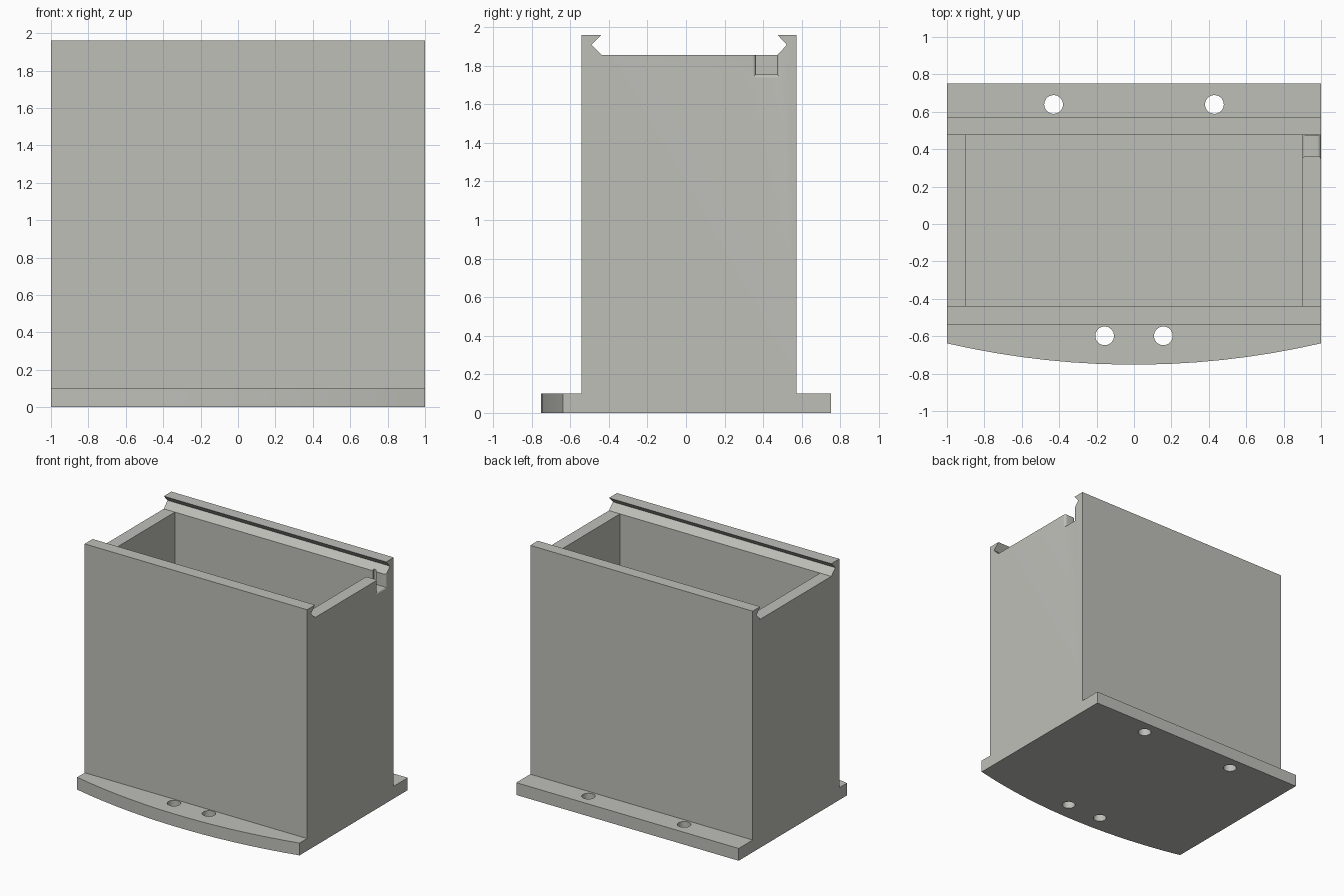
import bpy, bmesh, math
from mathutils import Vector

if "Cube" in bpy.data.objects:
    bpy.data.objects.remove(bpy.data.objects["Cube"])

grey = bpy.data.materials.new("light_grey")
grey.diffuse_color = (0.52, 0.52, 0.485, 1)
grey.use_nodes = True
grey.node_tree.nodes["Principled BSDF"].inputs["Base Color"].default_value = grey.diffuse_color


def loft(name, rings):
    """Closed solid through a list of equal-length rings of points."""
    bm = bmesh.new()
    loops = [[bm.verts.new(p) for p in ring] for ring in rings]
    n = len(loops[0])
    for a, b in zip(loops, loops[1:]):
        for i in range(n):
            j = (i + 1) % n
            bm.faces.new((a[i], a[j], b[j], b[i]))
    bm.faces.new(loops[0])
    bm.faces.new(loops[-1])
    bmesh.ops.recalc_face_normals(bm, faces=bm.faces)
    mesh = bpy.data.meshes.new(name)
    bm.to_mesh(mesh)
    bm.free()
    mesh.materials.append(grey)
    ob = bpy.data.objects.new(name, mesh)
    bpy.context.collection.objects.link(ob)
    return ob


def box(name, lo, hi):
    return loft(name, [[(lo[0], lo[1], z), (hi[0], lo[1], z), (hi[0], hi[1], z), (lo[0], hi[1], z)]
                       for z in (lo[2], hi[2])])


def cut(target, cutter):
    mod = target.modifiers.new(cutter.name, 'BOOLEAN')
    mod.operation = 'DIFFERENCE'
    mod.solver = 'EXACT'
    mod.object = cutter
    cutter.hide_render = True
    cutter.hide_set(True)


BACK, FRONT, CORNER, PLATE = 0.752, -0.752, -0.638, 0.1
TOP, RIM = 1.96, 1.857

# Base plate with a bowed front edge
sag = CORNER - FRONT
radius = (1 + sag * sag) / (2 * sag)
half = math.asin(1 / radius)
outline = [(1, BACK), (-1, BACK)]
for i in range(16):
    a = -half + 2 * half * i / 15
    outline.append((radius * math.sin(a), FRONT + radius * (1 - math.cos(a))))
plate = loft("base_plate", [[(x, y, z) for x, y in outline] for z in (0, PLATE)])

# Screw holes
for i, (x, y) in enumerate([(-0.43, 0.639), (0.43, 0.639), (-0.157, -0.598), (0.157, -0.598)]):
    ring = [(x + 0.05 * math.cos(k * math.pi / 16), y + 0.05 * math.sin(k * math.pi / 16))
            for k in range(32)]
    cut(plate, loft(f"screw_hole_{i}", [[(u, v, z) for u, v in ring] for z in (-0.1, 0.2)]))

# Box body: side profile with V-grooved rails for a sliding lid
profile = [(-0.541, PLATE), (0.572, PLATE), (0.572, TOP), (0.475, TOP), (0.523, 1.908),
           (0.475, RIM), (-0.438, RIM), (-0.490, 1.908), (-0.438, TOP), (-0.541, TOP)]
body = loft("box_body", [[(x, y, z) for y, z in profile] for x in (-1, 1)])

# Inner cavity
cut(body, box("cavity", (-0.9, -0.438, PLATE + 0.002), (0.9, 0.475, RIM + 0.02)))

# Cable notch with edges rounded toward both faces of the right wall
R = 0.02
steps = [(0.88, R)]
for k in range(7):
    a = k / 6 * math.pi / 2
    steps.append((0.9 + R * (1 - math.cos(a)), R * (1 - math.sin(a))))
steps += [(1.9 - x, o) for x, o in reversed(steps)]
cut(body, loft("cable_notch", [[(x, 0.363 - o, 1.755 - o), (x, 0.472 + o, 1.755 - o),
                                (x, 0.472 + o, 1.868), (x, 0.363 - o, 1.868)] for x, o in steps]))

# Apply the cuts, remove helpers, then smooth only the gentle curves
for ob in (plate, body):
    bpy.context.view_layer.update()
    mesh = bpy.data.meshes.new_from_object(ob.evaluated_get(bpy.context.evaluated_depsgraph_get()))
    cutters = [m.object for m in ob.modifiers]
    ob.modifiers.clear()
    ob.data = mesh
    for c in cutters:
        bpy.data.objects.remove(c)
    bpy.ops.object.select_all(action='DESELECT')
    ob.select_set(True)
    bpy.context.view_layer.objects.active = ob
    bpy.ops.object.shade_smooth_by_angle(angle=math.radians(30))
